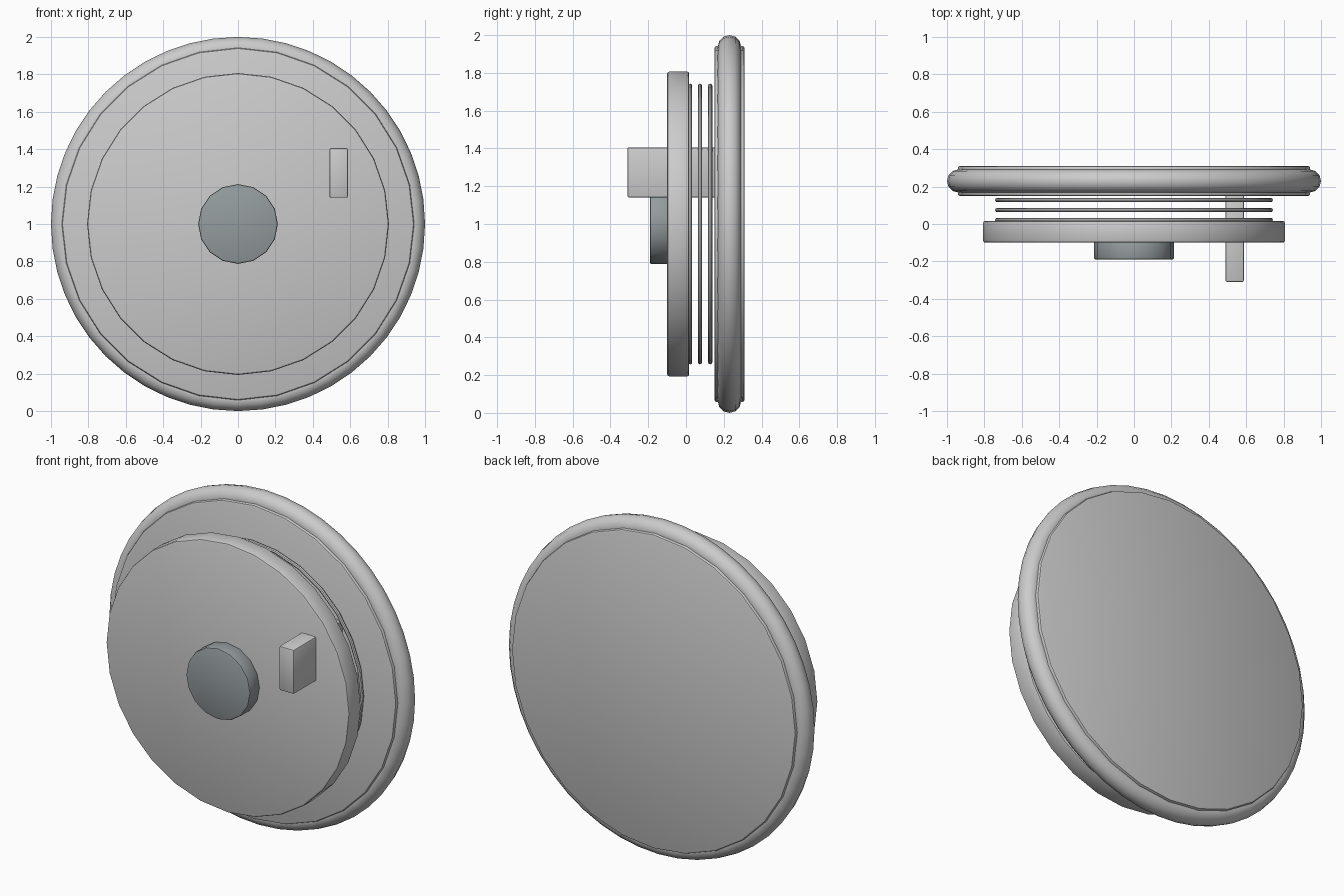
import bpy
import math

if "Cube" in bpy.data.objects:
    bpy.data.objects.remove(bpy.data.objects["Cube"])

CZ = 1.0                      # height of the common axis
TURN = (math.pi / 2, 0, 0)    # lay round parts along y


def finish(name, bevel=0.0, mat=None):
    ob = bpy.context.object
    ob.name = name
    bpy.ops.object.transform_apply(location=False, rotation=True, scale=True)
    if bevel:
        m = ob.modifiers.new("bevel", 'BEVEL')
        m.width = bevel
        m.segments = 2
        m.limit_method = 'ANGLE'
        m.angle_limit = math.radians(50)
        bpy.ops.object.modifier_apply(modifier=m.name)
    bpy.ops.object.shade_smooth_by_angle(angle=math.radians(35))
    if mat:
        ob.data.materials.append(mat)
    return ob


def disc(name, r, y0, y1, sides, bevel, mat=None):
    bpy.ops.mesh.primitive_cylinder_add(vertices=sides, radius=r, depth=y1 - y0,
                                        location=(0, (y0 + y1) / 2, CZ), rotation=TURN)
    return finish(name, bevel, mat)


def ring(name, major, minor, y, sides, minor_sides):
    bpy.ops.mesh.primitive_torus_add(major_radius=major, minor_radius=minor,
                                     major_segments=sides, minor_segments=minor_sides,
                                     location=(0, y, CZ), rotation=TURN)
    return finish(name)


dark = bpy.data.materials.new("dark_grey")
dark.diffuse_color = (0.30, 0.335, 0.345, 1)
dark.use_nodes = True
dark.node_tree.nodes["Principled BSDF"].inputs["Base Color"].default_value = dark.diffuse_color

# large back plate with its rounded rim
disc("back_plate", 0.942, 0.15, 0.31, 28, 0.012)
ring("back_rim", 0.938, 0.062, 0.23, 48, 12)

# thin rings in the gap between the plates
for i, y in enumerate((0.022, 0.074, 0.128)):
    ring(f"gap_ring_{i + 1}", 0.732, 0.011, y, 28, 8)

# front plate and central hub
disc("front_plate", 0.807, -0.10, 0.017, 28, 0.012)
disc("hub", 0.213, -0.19, -0.09, 16, 0.008, dark)

# upright block passing through the front plate
y0, y1 = -0.31, 0.17
bpy.ops.mesh.primitive_cube_add(size=1, location=(0.538, (y0 + y1) / 2, 1.273))
bpy.context.object.scale = (0.098, y1 - y0, 0.265)
finish("handle_block", 0.008)
